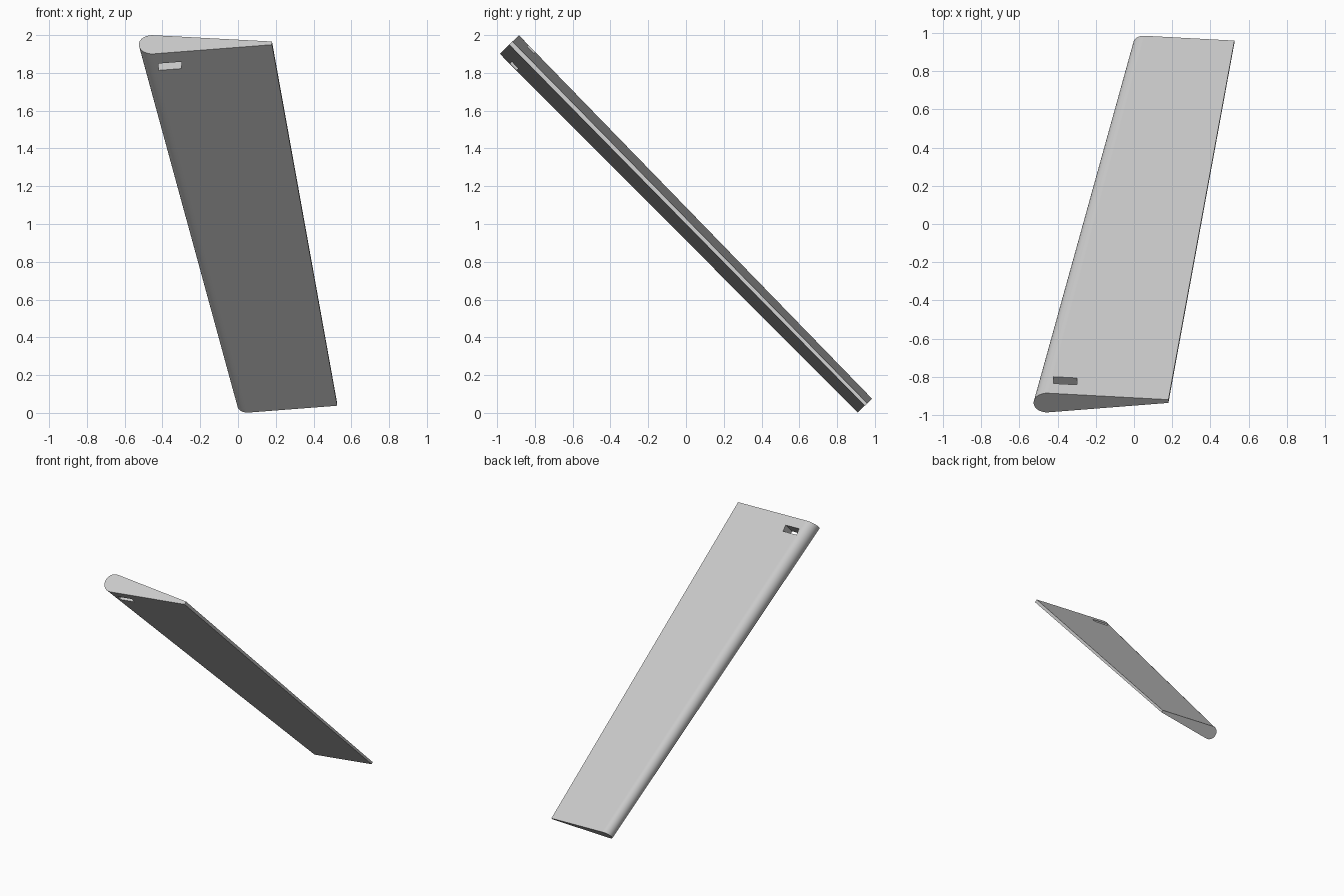
import bpy, bmesh, math
from mathutils import Vector, Matrix

cube = bpy.data.objects.get("Cube")
if cube:
    bpy.data.objects.remove(cube, do_unlink=True)

grey = bpy.data.materials.new("light_grey")
grey.use_nodes = True
colour = (0.6, 0.6, 0.6, 1)
grey.diffuse_color = colour
grey.node_tree.nodes["Principled BSDF"].inputs["Base Color"].default_value = colour

# Blade frame: span runs down and back, normal points up and back
ROOT = Vector((-0.525, -0.935, 1.95))
TIP = Vector((-0.003, 0.947, 0.0385))
CHORD, RADIUS, TRAIL, LIFT = 0.705, 0.0705, 0.012, 0.011
TIP_SCALE = 0.749
across = Vector((1, 0, 0))
span = Vector((0, TIP.y - ROOT.y, TIP.z - ROOT.z)).normalized()
normal = span.cross(across).normalized()
if normal.z < 0:
    normal.negate()


def section():
    """Round nose with straight sides running to a thin blunt trailing edge."""
    reach = CHORD - RADIUS
    tilt = math.asin((RADIUS - TRAIL) / reach)
    start, end, steps = math.pi / 2 - tilt, 1.5 * math.pi + tilt, 28
    points = []
    for i in range(steps + 1):
        a = start + (end - start) * i / steps
        points.append((RADIUS + RADIUS * math.cos(a), RADIUS * math.sin(a)))
    return points + [(CHORD, LIFT - TRAIL), (CHORD, LIFT + TRAIL)]


def make_object(name, bm):
    bmesh.ops.recalc_face_normals(bm, faces=bm.faces[:])
    mesh = bpy.data.meshes.new(name)
    bm.to_mesh(mesh)
    bm.free()
    mesh.materials.append(grey)
    obj = bpy.data.objects.new(name, mesh)
    bpy.context.collection.objects.link(obj)
    return obj


# Tapered blade lofted between its two end sections
bm = bmesh.new()
rings = [[bm.verts.new(origin + across * x * s + normal * h * s) for x, h in section()]
         for origin, s in ((ROOT, 1), (TIP, TIP_SCALE))]
count = len(rings[0])
for i in range(count):
    j = (i + 1) % count
    bm.faces.new((rings[0][i], rings[0][j], rings[1][j], rings[1][i]))
for ring in rings:
    bm.faces.new(ring)
blade = make_object("blade", bm)

# Rectangular slot cut straight through near the wide end
bm = bmesh.new()
bmesh.ops.create_cube(bm, size=1)
turn = Matrix((across, span, normal)).transposed().to_4x4()
place = Matrix.Translation((-0.36, -0.865, 1.88)) @ turn @ Matrix.Diagonal((0.124, 0.05, 0.4, 1))
bmesh.ops.transform(bm, matrix=place, verts=bm.verts[:])
cutter = make_object("slot_cutter", bm)
cutter.hide_render = True

cut = blade.modifiers.new("slot", 'BOOLEAN')
cut.operation = 'DIFFERENCE'
cut.solver = 'EXACT'
cut.object = cutter
bpy.ops.object.select_all(action='DESELECT')
blade.select_set(True)
bpy.context.view_layer.objects.active = blade
bpy.ops.object.modifier_apply(modifier=cut.name)
bpy.data.objects.remove(cutter, do_unlink=True)

# Smooth nose, crisp ends and slot
bpy.ops.object.shade_smooth_by_angle(angle=math.radians(30))
weighted = blade.modifiers.new("flat_sides", 'WEIGHTED_NORMAL')
weighted.keep_sharp = True
